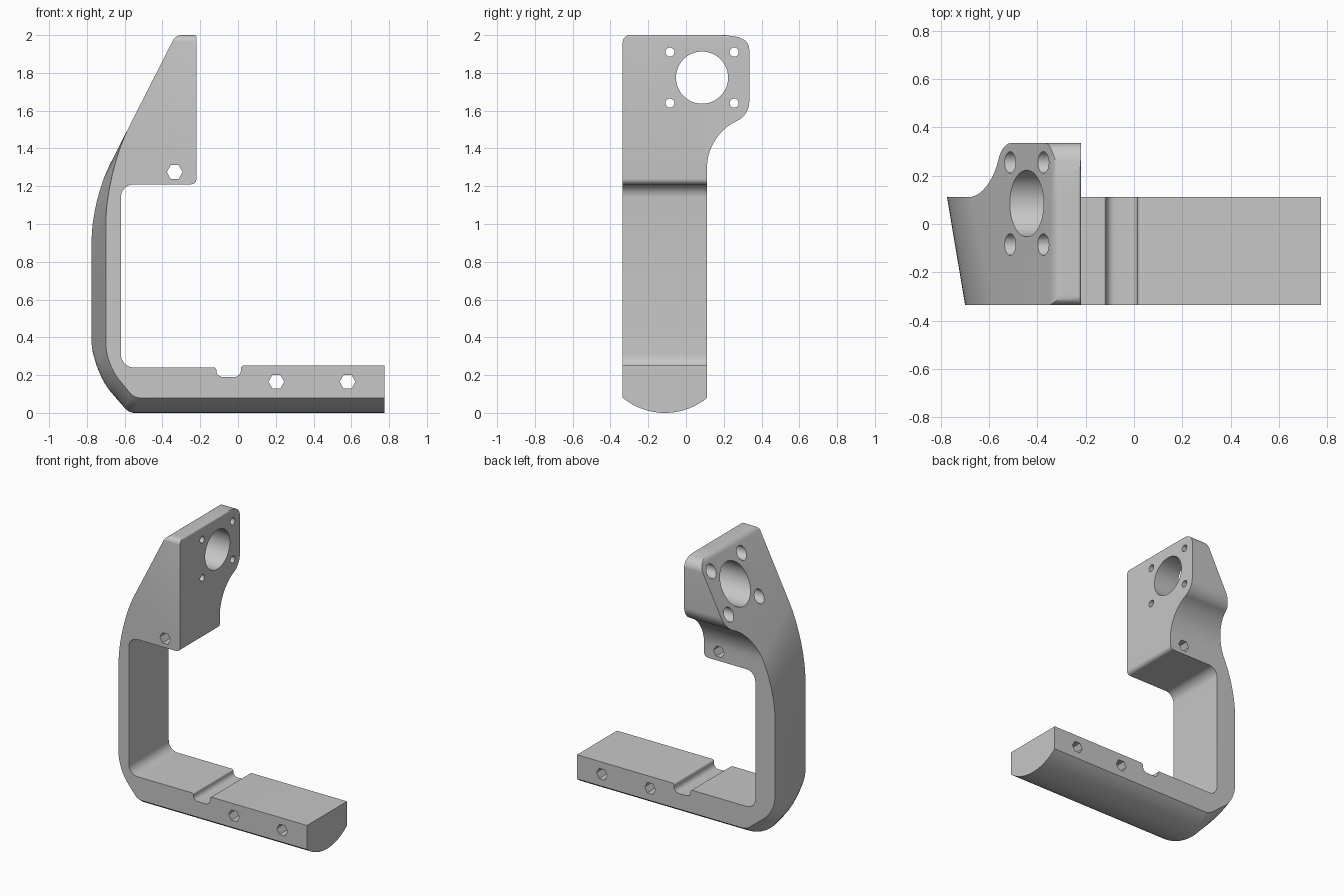
import bpy, bmesh, math
from mathutils import Vector

if "Cube" in bpy.data.objects:
    bpy.data.objects.remove(bpy.data.objects["Cube"])

Y0, YL, Y1 = -0.335, 0.112, 0.335      # front face, rear of arm, rear of mounting head
ARC_R, ARC_Y = 0.353, (Y0 + YL) / 2    # rounded underside

grey = bpy.data.materials.new("plain grey")
grey.diffuse_color = (0.57, 0.57, 0.57, 1)
grey.use_nodes = True
grey.node_tree.nodes["Principled BSDF"].inputs["Base Color"].default_value = grey.diffuse_color


def loft(name, rings):
    """Join matching closed rings into a capped solid facing outwards."""
    bm = bmesh.new()
    vs = [[bm.verts.new(p) for p in r] for r in rings]
    n = len(vs[0])
    for a, b in zip(vs, vs[1:]):
        for i in range(n):
            j = (i + 1) % n
            bm.faces.new((a[i], a[j], b[j], b[i]))
    bm.faces.new(vs[0][::-1])
    bm.faces.new(vs[-1])
    bm.normal_update()
    bmesh.ops.triangulate(bm, faces=bm.faces[:])
    if bm.calc_volume(signed=True) < 0:
        bmesh.ops.reverse_faces(bm, faces=bm.faces[:])
    bm.normal_update()
    me = bpy.data.meshes.new(name)
    bm.to_mesh(me)
    bm.free()
    me.materials.append(grey)
    ob = bpy.data.objects.new(name, me)
    bpy.context.collection.objects.link(ob)
    return ob


def rounded(points, steps=8):
    """Polygon of (u, v, reach) corners; reach > 0 softens the corner."""
    out = []
    for i, (u, v, r) in enumerate(points):
        p = Vector((u, v))
        if not r:
            out.append(p)
            continue
        a, b = (Vector(points[k % len(points)][:2]) for k in (i - 1, i + 1))
        s, e = p + (a - p).normalized() * r, p + (b - p).normalized() * r
        w = 0.75                       # rational curve weight, close to a circle
        for k in range(steps + 1):
            t = k / steps
            c = ((1 - t) ** 2, 2 * w * t * (1 - t), t * t)
            out.append((s * c[0] + p * c[1] + e * c[2]) / sum(c))
    return out


def section(y):
    """Side outline of the bracket at depth y."""
    f = min((y - Y0) / (YL - Y0), 1)
    xl = -0.70 - 0.075 * f                         # slanted outer wall
    d = 0.0
    if y < YL:
        d = max(0, math.sqrt(ARC_R ** 2 - (y - ARC_Y) ** 2) - (ARC_R - 0.08))
    b = 0.08 - d
    zk = 1.43 + (xl + 0.62) * 1.966                # wall meets the sloped back
    pts = [(0.775, b, 0), (0.775, 0.25, 0),
           (0.015, 0.25, 0.015), (0.015, 0.19, 0.035), (-0.115, 0.19, 0.035), (-0.115, 0.24, 0.012),
           (-0.62, 0.24, 0.07), (-0.62, 1.21, 0.07), (-0.22, 1.21, 0.03),
           (-0.22, 2, 0.012), (-0.33, 2, 0.03),
           (xl, zk, 0.27 - 0.06 * f),
           (xl, 0.26 - 0.9 * d, 0.11),
           (-0.55 - 0.35 * d, b, 0.03)]
    return [(p.x, y, p.y) for p in rounded(pts)]


def boolean(ob, cutter, op):
    m = ob.modifiers.new(cutter.name, 'BOOLEAN')
    m.operation, m.object, m.solver = op, cutter, 'EXACT'
    bpy.context.view_layer.objects.active = ob
    bpy.context.view_layer.update()
    bpy.ops.object.modifier_apply(modifier=m.name)
    bpy.data.objects.remove(cutter)


def hole(axis, u, v, r, n, lo, hi):
    """Straight hole cutter along x (u=y, v=z) or y (u=x, v=z)."""
    ring = [(u + r * math.cos(2 * math.pi * k / n), v + r * math.sin(2 * math.pi * k / n)) for k in range(n)]
    place = (lambda t, p: (t, *p)) if axis == 'x' else (lambda t, p: (p[0], t, p[1]))
    return loft("hole", [[place(t, p) for p in ring] for t in (lo, hi)])


# Bracket: base, arm and head lofted from front to back
slices = [Y0 + (YL - Y0) * k / 20 for k in range(21)] + [Y1 + 0.02]
bracket = loft("bracket", [section(y) for y in slices])

# Trim to the end-on outline, leaving the head wider than the arm
outline = rounded([(Y0 - 0.0005, -0.1, 0), (YL - 0.0005, -0.1, 0), (YL - 0.0005, 1.475, 0.17),
                   (Y1, 1.575, 0.07), (Y1, 1.955, 0.03), (0.29, 1.988, 0.025),
                   (0.2, 2.001, 0), (0.1, 2.1, 0), (-0.25, 2.1, 0), (-0.29, 2.001, 0),
                   (Y0 - 0.0005, 2.0, 0.04)], 10)
boolean(bracket, loft("outline", [[(x, p.x, p.y) for p in outline] for x in (-1, 1)]), 'INTERSECT')

# Large bore and four counterbored screw holes through the head
boolean(bracket, hole('x', 0.085, 1.775, 0.138, 48, -1, 0), 'DIFFERENCE')
for y in (-0.085, 0.255):
    for z in (1.64, 1.91):
        boolean(bracket, hole('x', y, z, 0.024, 20, -1, 0), 'DIFFERENCE')
        boolean(bracket, hole('x', y, z, 0.045, 24, -1, -0.28), 'DIFFERENCE')

# Hexagonal cross holes
for x, z in ((-0.335, 1.275), (0.203, 0.165), (0.58, 0.165)):
    boolean(bracket, hole('y', x, z, 0.042, 6, -1, 1), 'DIFFERENCE')

bpy.context.view_layer.objects.active = bracket
bracket.select_set(True)
bpy.ops.object.shade_smooth_by_angle(angle=math.radians(30))
